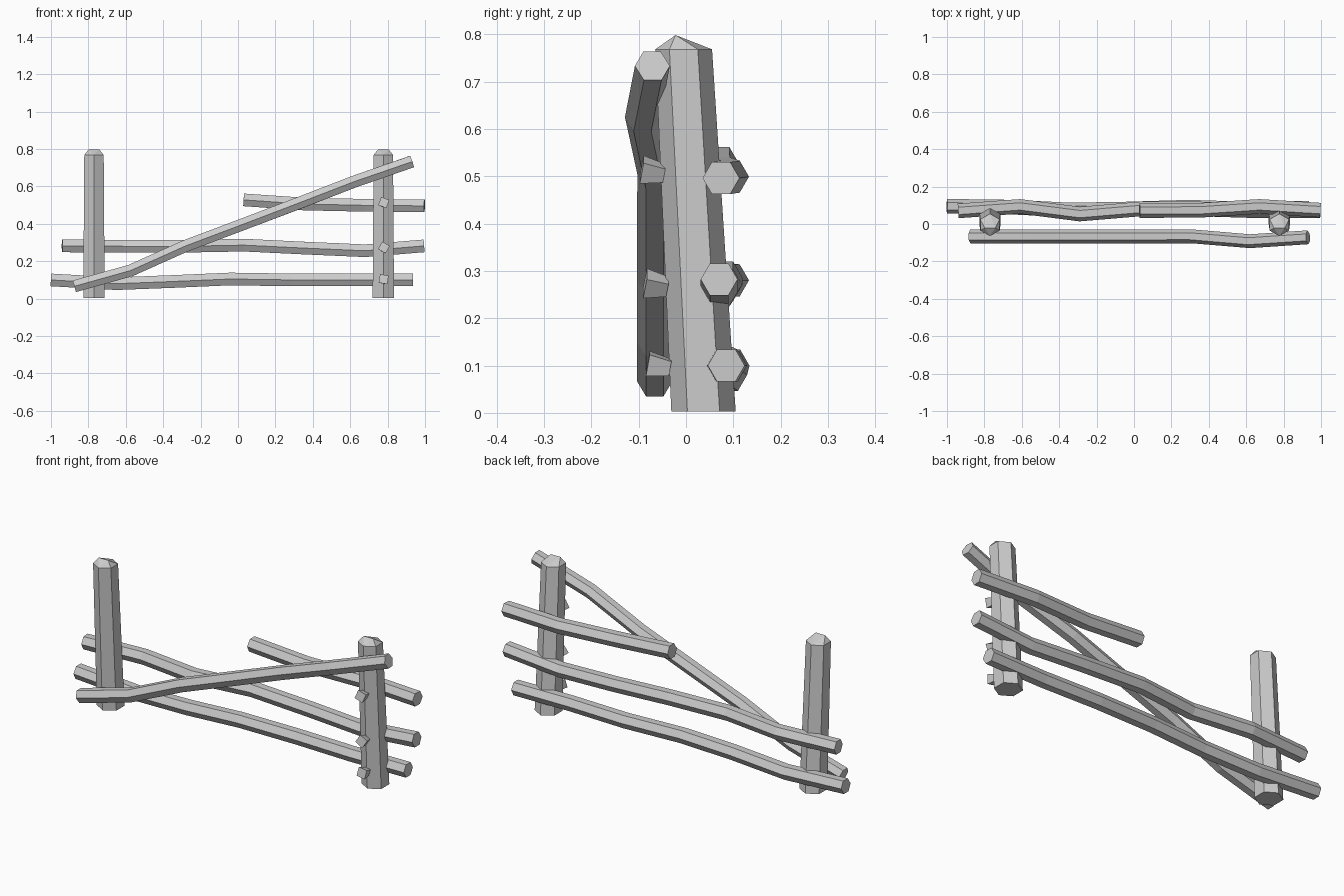
import bpy, bmesh, math
from mathutils import Vector, Matrix

if "Cube" in bpy.data.objects:
    bpy.data.objects.remove(bpy.data.objects["Cube"])


def finish(name, bm):
    bmesh.ops.recalc_face_normals(bm, faces=bm.faces)
    mesh = bpy.data.meshes.new(name)
    bm.to_mesh(mesh)
    bm.free()
    obj = bpy.data.objects.new(name, mesh)
    bpy.context.collection.objects.link(obj)
    return obj


def hex_ring(bm, center, u, v, ru, rv):
    return [bm.verts.new(Vector(center) + u * ru * math.cos(i * math.pi / 3)
                         + v * rv * math.sin(i * math.pi / 3)) for i in range(6)]


def bridge(bm, a, b):
    for i in range(6):
        j = (i + 1) % 6
        bm.faces.new((a[i], a[j], b[j], b[i]))


# Bent six-sided rail swept along a short path
def rail(name, path, r=0.039):
    bm = bmesh.new()
    pts = [Vector(p) for p in path]
    rings = []
    for i, p in enumerate(pts):
        t = (pts[min(i + 1, len(pts) - 1)] - pts[max(i - 1, 0)]).normalized()
        side = t.cross(Vector((0, 0, -1))).normalized()
        up = side.cross(t).normalized()
        rings.append(hex_ring(bm, p, side, up, r, r))
    for a, b in zip(rings, rings[1:]):
        bridge(bm, a, b)
    bm.faces.new(rings[0])
    bm.faces.new(rings[-1])
    return finish(name, bm)


# Leaning six-sided post with a chipped ridge top
def post(name, x):
    bm = bmesh.new()
    X, Y = Vector((1, 0, 0)), Vector((0, 1, 0))
    low = hex_ring(bm, (x, 0.037, 0.003), Y, X, 0.068, 0.066)
    high = hex_ring(bm, (x, -0.005, 0.768), Y, X, 0.06, 0.06)
    bridge(bm, low, high)
    bm.faces.new(low)
    ridge = [bm.verts.new((x + s * 0.028, -0.022, 0.798)) for s in (1, -1)]
    # ring order: 0 back, 1-2 right side, 3 front, 4-5 left side
    r, l = ridge
    for f in ((high[0], high[1], r), (high[1], high[2], r), (high[2], high[3], r),
              (high[3], high[4], l), (high[4], high[5], l), (high[5], high[0], l),
              (high[0], r, l), (high[3], l, r)):
        bm.faces.new(f)
    return finish(name, bm)


# Square wedge-shaped nail head on the front of the post
def nail(name, y, z, turn):
    bm = bmesh.new()
    bmesh.ops.create_cone(bm, cap_ends=True, segments=4, radius1=0.022,
                          radius2=0.033, depth=0.048)
    bm.transform(Matrix.Translation((0.778, y, z))
                 @ Matrix.Rotation(math.radians(turn), 4, 'Y')
                 @ Matrix.Rotation(math.radians(80), 4, 'X')
                 @ Matrix.Rotation(math.radians(45), 4, 'Z'))
    return finish(name, bm)


post("left_post", -0.77)
post("right_post", 0.777)

rail("bottom_rail", [(-1, 0.095, 0.10), (-0.65, 0.09, 0.08), (-0.34, 0.075, 0.092),
                     (-0.04, 0.08, 0.105), (0.29, 0.09, 0.10), (0.61, 0.08, 0.10),
                     (0.935, 0.085, 0.10)])
rail("middle_rail", [(-0.94, 0.07, 0.282), (-0.61, 0.094, 0.28), (-0.29, 0.053, 0.28),
                     (0.03, 0.08, 0.286), (0.36, 0.08, 0.27), (0.68, 0.07, 0.256),
                     (0.995, 0.07, 0.282)])
rail("broken_top_rail", [(0.03, 0.072, 0.528), (0.35, 0.073, 0.506),
                         (0.67, 0.094, 0.499), (0.997, 0.074, 0.496)])
rail("fallen_diagonal_rail", [(-0.875, -0.066, 0.066), (-0.575, -0.066, 0.15),
                              (-0.28, -0.066, 0.282), (0.02, -0.066, 0.395),
                              (0.31, -0.066, 0.505), (0.62, -0.092, 0.625),
                              (0.93, -0.071, 0.733)], 0.037)

for n, (y, z, turn) in enumerate(((-0.057, 0.10, 10), (-0.063, 0.27, 30), (-0.07, 0.51, 20))):
    nail(f"nail_{n + 1}", y, z, turn)
